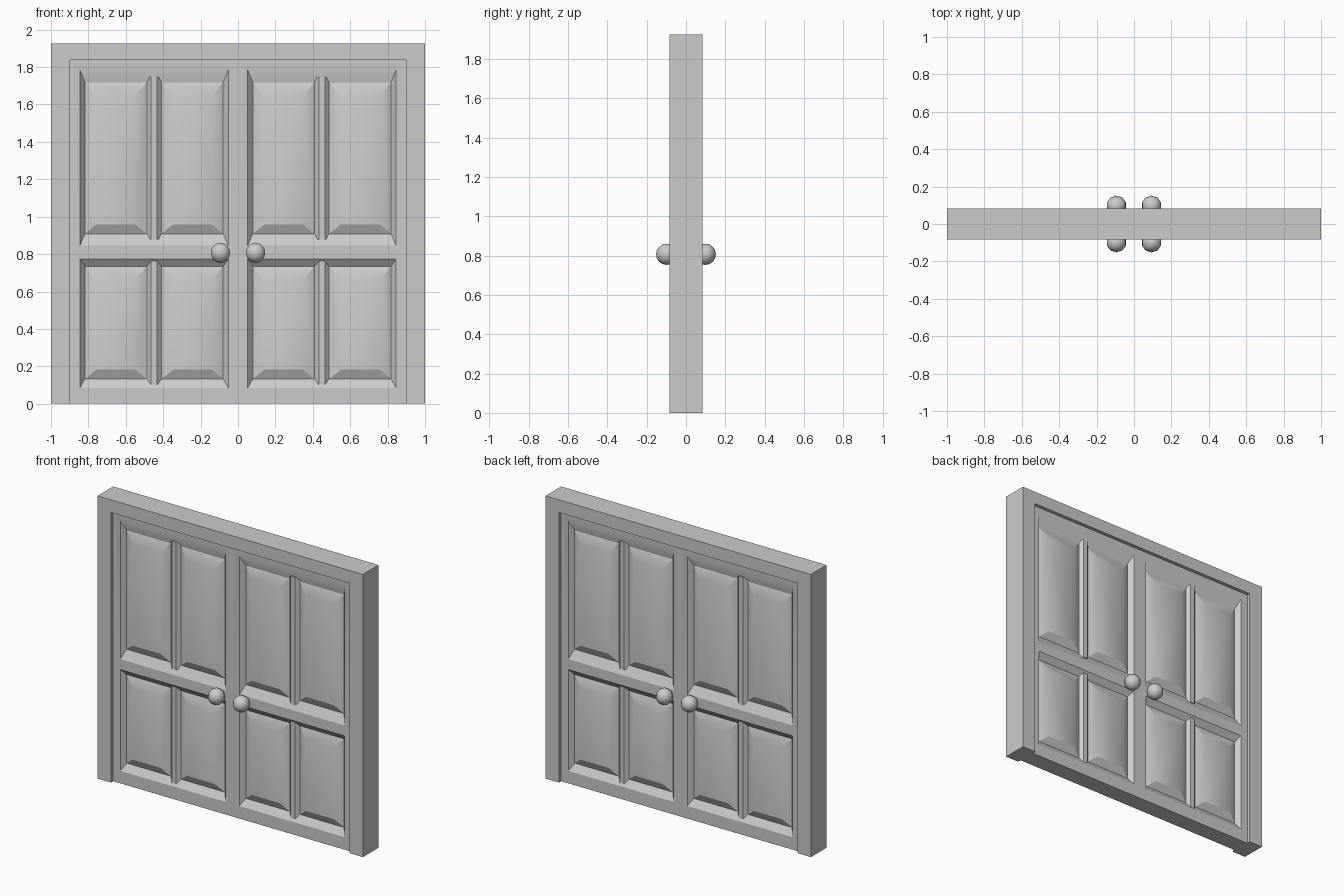
import bpy, bmesh

if "Cube" in bpy.data.objects:
    bpy.data.objects.remove(bpy.data.objects["Cube"])

DOOR_Y = -0.06      # door surface
FLOOR_Y = -0.028    # bottom of the sunken fields
PANEL_Y = -0.053    # top of the raised panels


def finish(name, bm, mirror=(True, True), angle=0.45):
    mesh = bpy.data.meshes.new(name)
    bmesh.ops.recalc_face_normals(bm, faces=bm.faces)
    bm.to_mesh(mesh)
    bm.free()
    ob = bpy.data.objects.new(name, mesh)
    bpy.context.collection.objects.link(ob)
    if any(mirror):
        mod = ob.modifiers.new("mirror", 'MIRROR')
        mod.use_axis = (mirror[0], mirror[1], False)
        mod.merge_threshold = 0.0005
    bpy.context.view_layer.objects.active = ob
    bpy.ops.object.select_all(action='DESELECT')
    ob.select_set(True)
    bpy.ops.object.shade_smooth_by_angle(angle=angle)
    return ob


def ring(bm, rect, y):
    x0, x1, z0, z1 = rect
    return [bm.verts.new((x, y, z)) for x, z in ((x0, z0), (x1, z0), (x1, z1), (x0, z1))]


def step(bm, outer, inner, y0, y1, cap=True):
    """Sloping border between two rectangles, closed by a flat centre."""
    a, b = ring(bm, outer, y0), ring(bm, inner, y1)
    for i in range(4):
        j = (i + 1) % 4
        bm.faces.new((a[i], a[j], b[j], b[i]))
    if cap:
        bm.faces.new(b)


# surrounding frame, an upside-down U pushed through the depth
bm = bmesh.new()
outline = [(-1, 0), (-0.898, 0), (-0.898, 1.838), (0.898, 1.838),
           (0.898, 0), (1, 0), (1, 1.925), (-1, 1.925)]
face = bm.faces.new([bm.verts.new((x, -0.084, z)) for x, z in outline])
ext = bmesh.ops.extrude_face_region(bm, geom=[face], use_keep_orig=True)
for v in ext["geom"]:
    if isinstance(v, bmesh.types.BMVert):
        v.co.y = 0.084
finish("door_frame", bm, (False, False))

# door leaf: one quarter, mirrored to the other leaf and the back
bm = bmesh.new()
xs = [0, 0.052, 0.845, 0.9]
zs = [0, 0.085, 0.775, 0.845, 1.786, 1.84]
fields = {(1, 1): (0.132, 0.735), (1, 3): (0.908, 1.718)}
for i in range(len(xs) - 1):
    for k in range(len(zs) - 1):
        rect = (xs[i], xs[i + 1], zs[k], zs[k + 1])
        if (i, k) in fields:
            step(bm, rect, (0.079, 0.819, *fields[i, k]), DOOR_Y, FLOOR_Y)
        else:
            bm.faces.new(ring(bm, rect, DOOR_Y))
# underside of the leaf
bm.faces.new([bm.verts.new(c) for c in
              ((0, DOOR_Y, 0), (0.9, DOOR_Y, 0), (0.9, 0, 0), (0, 0, 0))])
bmesh.ops.remove_doubles(bm, verts=bm.verts, dist=0.0001)
finish("door_leaves", bm)

# raised panels and the bar between each pair
panels, bars = bmesh.new(), bmesh.new()
for z0, z1 in fields.values():
    for x0, x1 in ((0.079, 0.408), (0.488, 0.819)):
        step(panels, (x0, x1, z0, z1), (x0 + 0.06, x1 - 0.06, z0 + 0.05, z1 - 0.072),
             FLOOR_Y, PANEL_Y)
    step(bars, (0.41, 0.486, z0 - 0.03, z1 + 0.03), (0.432, 0.464, z0 - 0.03, z1 + 0.03),
         FLOOR_Y, -0.05)
finish("raised_panels", panels)
finish("centre_bars", bars)

# round knobs on both sides
bm = bmesh.new()
bmesh.ops.create_uvsphere(bm, u_segments=10, v_segments=8, radius=0.054)
bmesh.ops.translate(bm, verts=bm.verts, vec=(0.094, -0.098, 0.807))
finish("knobs", bm, angle=1.2)
